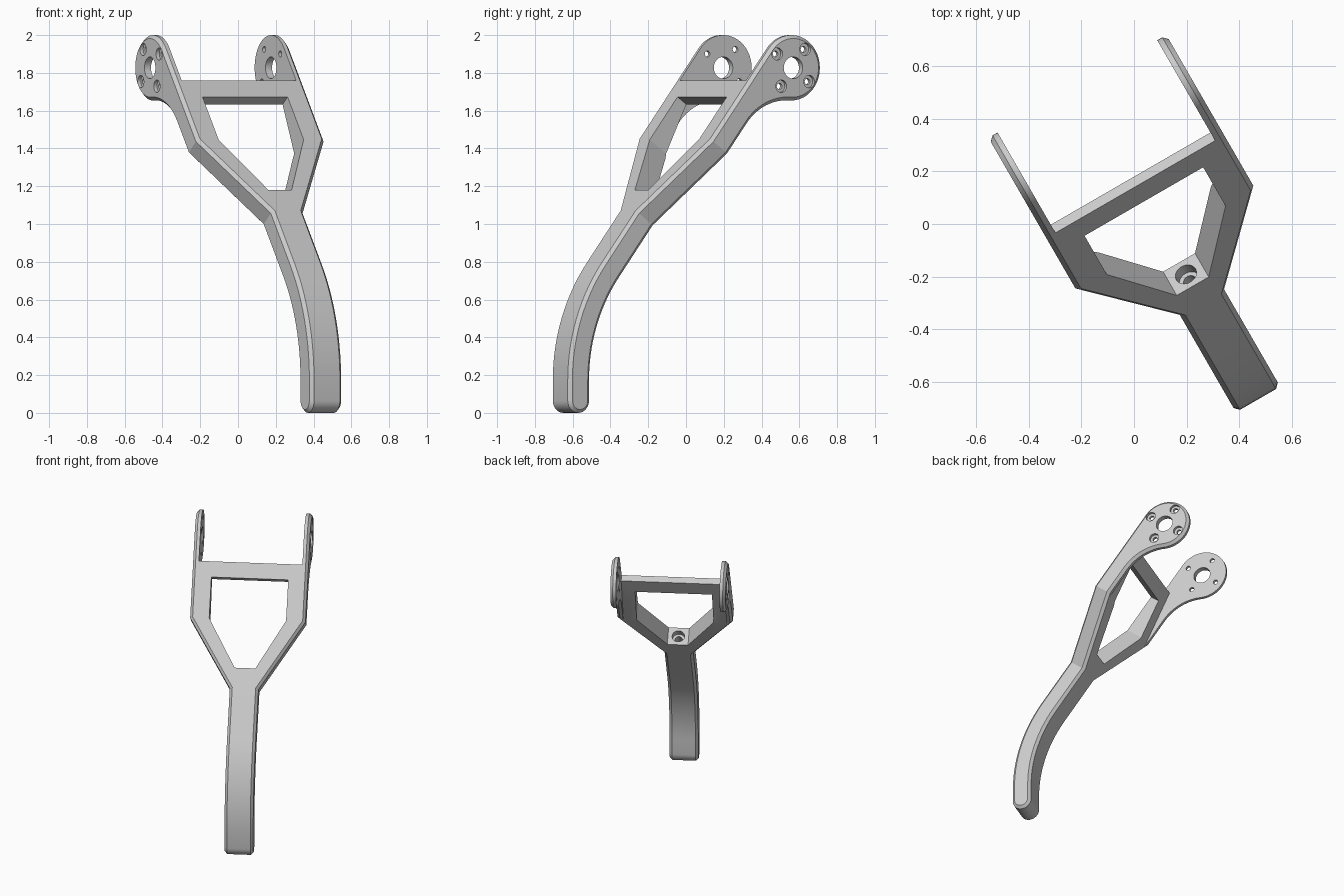
import bpy, bmesh, math
from mathutils import Matrix, Vector

cube = bpy.data.objects.get("Cube")
if cube:
    bpy.data.objects.remove(cube, do_unlink=True)

SLOPE = math.degrees(math.atan2(0.6, -0.8))   # normal direction of the tilted frame
HUB = (0.387, 1.827)                          # mounting disc centre (depth, height)
HUB_R, THICK, ARM_OUT, ARM_IN = 0.173, 0.13, 0.39, 0.35
PLACE = Matrix.Translation((0.065, 0.0375, 0)) @ Matrix.Rotation(math.radians(30), 4, 'Z')


def arc(c, r, a0, a1, n):
    angles = [math.radians(a0 + (a1 - a0) * i / n) for i in range(n + 1)]
    return [(c[0] + r * math.cos(a), c[1] + r * math.sin(a)) for a in angles]


def on_frame(s, u, t):
    """Distance up the tilted frame, sideways, and behind its front plane."""
    return Vector((u, -0.4 + 0.6 * s + 0.8 * t, 1.067 + 0.8 * s - 0.6 * t))


def finish(bm, name):
    bmesh.ops.recalc_face_normals(bm, faces=bm.faces)
    mesh = bpy.data.meshes.new(name)
    bm.to_mesh(mesh)
    bm.free()
    ob = bpy.data.objects.new(name, mesh)
    bpy.context.collection.objects.link(ob)
    return ob


def prism(name, points, lo, hi, place):
    bm = bmesh.new()
    a, b = [[bm.verts.new(place(p, q, d)) for p, q in points] for d in (lo, hi)]
    bm.faces.new(a)
    bm.faces.new(b[::-1])
    for i in range(len(a)):
        j = (i + 1) % len(a)
        bm.faces.new((a[i], b[i], b[j], a[j]))
    return finish(bm, name)


def cylinder(name, start, end, r, segments=32):
    axis = Vector(end) - Vector(start)
    turn = axis.to_track_quat('Z', 'Y').to_matrix().to_4x4()
    bm = bmesh.new()
    bmesh.ops.create_cone(bm, cap_ends=True, segments=segments, radius1=r, radius2=r,
                          depth=axis.length,
                          matrix=Matrix.Translation((Vector(start) + Vector(end)) / 2) @ turn)
    return finish(bm, name)


def apply_modifiers(ob):
    bpy.context.view_layer.update()
    graph = bpy.context.evaluated_depsgraph_get()
    old = ob.data
    new = bpy.data.meshes.new_from_object(ob.evaluated_get(graph))
    ob.modifiers.clear()
    ob.data = new
    bpy.data.meshes.remove(old)


def combine(ob, tool, operation='DIFFERENCE'):
    mod = ob.modifiers.new("cut", 'BOOLEAN')
    mod.operation, mod.solver, mod.object = operation, 'EXACT', tool
    apply_modifiers(ob)
    bpy.data.objects.remove(tool, do_unlink=True)


# Side profile: disc, fillet under the arm, curved leg and rounded foot
profile = arc(HUB, HUB_R, SLOPE, -93.7, 40)
profile += arc((0.356, 1.35), 0.305, 86.3, SLOPE, 12)
profile += arc((0.228, 0.171), 1.04 - THICK, SLOPE, 180, 14)
profile += arc((-0.747, 0.065), THICK / 2, 0, -180, 14)
profile += arc((0.228, 0.171), 1.04, 180, SLOPE, 14)
fork = prism("fork_body", profile, -0.5, 0.5, lambda v, z, u: Vector((u, v, z)))

# Outline seen square to the frame: narrow leg, flare, wide arms
half = [(-2, 0.097), (0, 0.097), (0.475, ARM_OUT), (2, ARM_OUT)]
outline = half + [(s, -u) for s, u in reversed(half)]
combine(fork, prism("outline", outline, -0.8, 1.2, on_frame), 'INTERSECT')

# Chamfer on the outer edges
bevel = fork.modifiers.new("chamfer", 'BEVEL')
bevel.width, bevel.segments = 0.018, 1
bevel.limit_method, bevel.angle_limit = 'ANGLE', math.radians(60)
bevel.use_clamp_overlap = False
apply_modifiers(fork)

# Gap between the arms, thinning the crossbar from behind
gap = [(0.43, 0.134), (0.866, 0.045), (0.866, -0.3), (2, -0.3), (2, 0.9), (0.43, 0.9)]
combine(fork, prism("gap", gap, -ARM_IN, ARM_IN, lambda s, t, u: on_frame(s, u, t)))

# Window in the frame
half = [(0.14, 0.07), (0.475, 0.26), (0.758, 0.26)]
window = half + [(s, -u) for s, u in reversed(half)]
combine(fork, prism("window", window, -0.4, 0.6, on_frame))

# Stepped screw hole at the bottom of the window
for r, depth in ((0.042, 0.05), (0.025, 0.15)):
    combine(fork, cylinder("screw_hole", on_frame(0.2, 0, 0.065),
                           on_frame(0.14 - depth, 0, 0.065), r))

# Disc bores: centre hole and four counterbored screw holes per disc
combine(fork, cylinder("bore", (-0.6, *HUB), (0.6, *HUB), 0.058, 40))
for k in range(4):
    a = math.radians(SLOPE + 90 * k)
    spot = (HUB[0] + 0.122 * math.cos(a), HUB[1] + 0.122 * math.sin(a))
    combine(fork, cylinder("bolt_hole", (-0.6, *spot), (0.6, *spot), 0.016, 20))
    for side in (-1, 1):
        combine(fork, cylinder("counterbore", (side * 0.37, *spot), (side * 0.6, *spot), 0.033, 24))

# Turn into place, colour and shade
fork.data.transform(PLACE)
grey = bpy.data.materials.new("light_grey")
grey.use_nodes = True
colour = (0.6, 0.6, 0.6, 1)
grey.diffuse_color = colour
grey.node_tree.nodes["Principled BSDF"].inputs["Base Color"].default_value = colour
fork.data.materials.clear()
fork.data.materials.append(grey)
for face in fork.data.polygons:
    face.material_index = 0
bpy.ops.object.select_all(action='DESELECT')
fork.select_set(True)
bpy.context.view_layer.objects.active = fork
bpy.ops.object.shade_smooth_by_angle(angle=math.radians(25))
